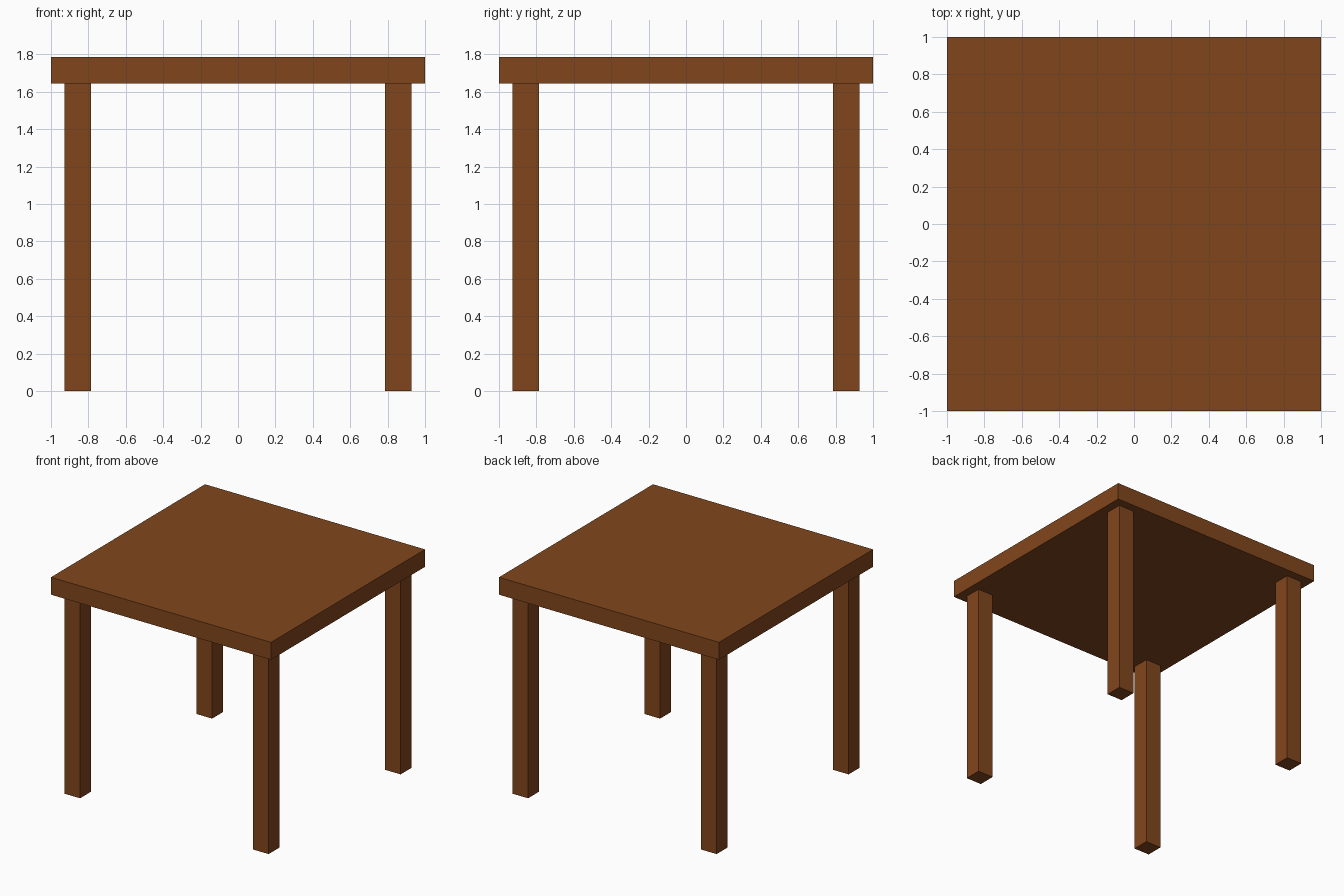
import bpy

if "Cube" in bpy.data.objects:
    bpy.data.objects.remove(bpy.data.objects["Cube"])

wood = bpy.data.materials.new("brown_wood")
wood.diffuse_color = (0.22, 0.061, 0.0116, 1)
wood.use_nodes = True
wood.node_tree.nodes["Principled BSDF"].inputs["Base Color"].default_value = wood.diffuse_color

TOP_Z = 1.786      # overall height
THICK = 0.143      # tabletop thickness and leg width
LEG_H = TOP_Z - THICK
LEG_POS = 0.857    # leg centre offset from the middle


def box(name, size, centre):
    bpy.ops.mesh.primitive_cube_add(size=1, location=centre)
    obj = bpy.context.object
    obj.name = name
    obj.scale = size
    bpy.ops.object.transform_apply(location=False, rotation=False, scale=True)
    obj.data.materials.append(wood)
    return obj


# Square tabletop
box("tabletop", (2, 2, THICK), (0, 0, TOP_Z - THICK / 2))

# Four square legs, set in from the corners
for side_y, sy in (("front", -1), ("back", 1)):
    for side_x, sx in (("left", -1), ("right", 1)):
        box(f"{side_y}_{side_x}_leg", (THICK, THICK, LEG_H),
            (sx * LEG_POS, sy * LEG_POS, LEG_H / 2))
